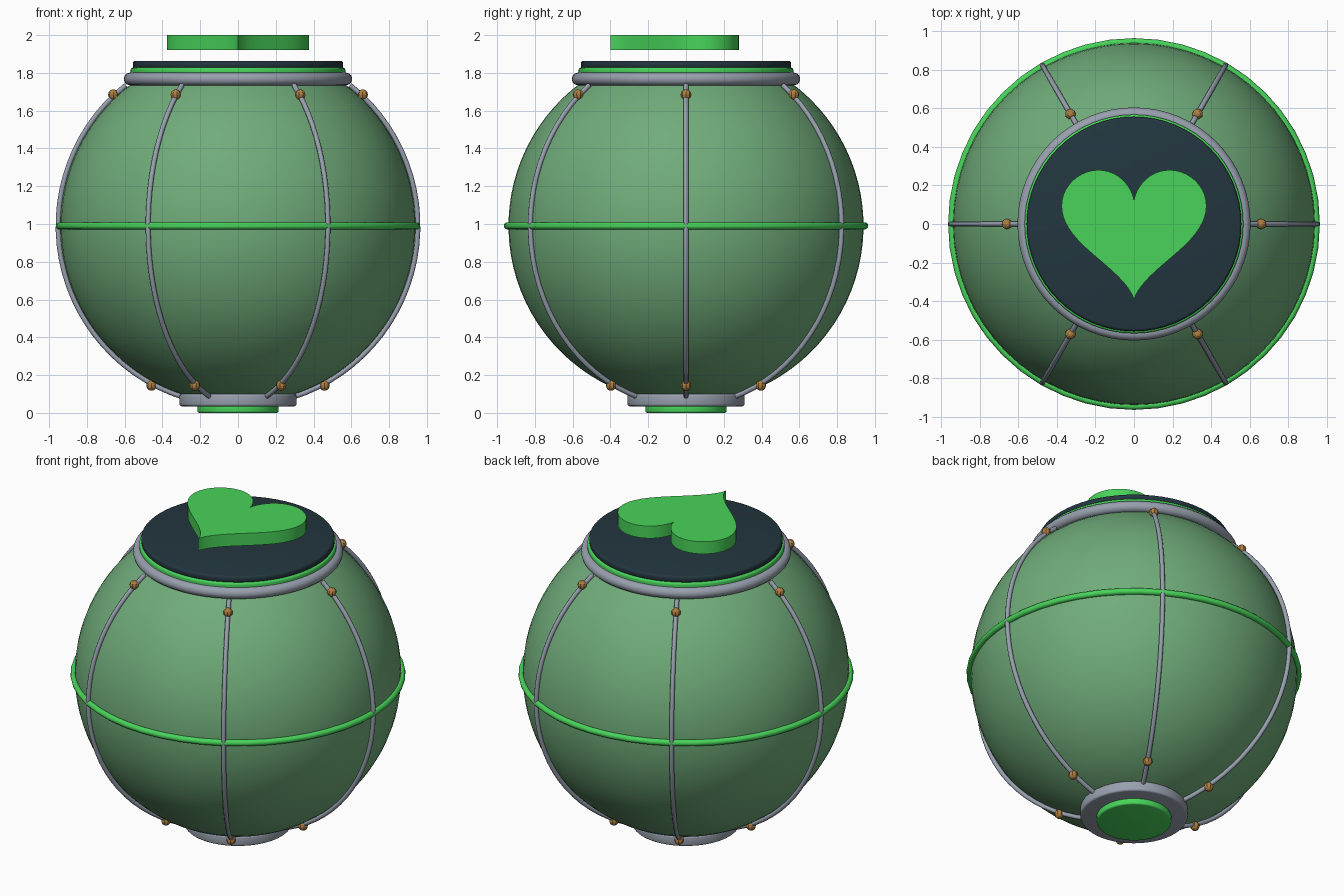
import bpy, bmesh, math
from math import sin, cos, pi, radians

if "Cube" in bpy.data.objects:
    bpy.data.objects.remove(bpy.data.objects["Cube"])

CENTRE_Z = 0.99


def material(name, rgb):
    """Flat colour from 0-255 sRGB."""
    m = bpy.data.materials.new(name)
    lin = [((c / 255 + 0.055) / 1.055) ** 2.4 for c in rgb]
    m.diffuse_color = (*lin, 1)
    m.use_nodes = True
    m.node_tree.nodes["Principled BSDF"].inputs["Base Color"].default_value = m.diffuse_color
    return m


GLASS = material("soft green", (112, 172, 122))
BRIGHT = material("bright green", (72, 212, 90))
SILVER = material("silver grey", (152, 160, 174))
DARK = material("dark slate", (35, 54, 63))
COPPER = material("copper", (176, 128, 66))


def smooth(obj, angle=35):
    bpy.ops.object.select_all(action='DESELECT')
    obj.select_set(True)
    bpy.context.view_layer.objects.active = obj
    bpy.ops.object.shade_smooth_by_angle(angle=radians(angle))


def add(name, bm, mat):
    bmesh.ops.recalc_face_normals(bm, faces=bm.faces)
    mesh = bpy.data.meshes.new(name)
    bm.to_mesh(mesh)
    bm.free()
    mesh.materials.append(mat)
    obj = bpy.data.objects.new(name, mesh)
    bpy.context.collection.objects.link(obj)
    return obj


def lathe(name, profile, mat, steps=64, closed=False):
    """Spin an (r, z) profile around z."""
    bm = bmesh.new()
    vs = [bm.verts.new((r, 0, z)) for r, z in profile]
    n = len(vs)
    es = [bm.edges.new((vs[i], vs[(i + 1) % n])) for i in range(n if closed else n - 1)]
    bmesh.ops.spin(bm, geom=vs + es, axis=(0, 0, 1), cent=(0, 0, 0),
                   angle=2 * pi, steps=steps, use_duplicate=False)
    bmesh.ops.remove_doubles(bm, verts=bm.verts, dist=1e-5)
    obj = add(name, bm, mat)
    smooth(obj)
    return obj


def ring(name, major, minor, z, mat, steps=64, sides=12):
    prof = [(major + minor * cos(2 * pi * i / sides), z + minor * sin(2 * pi * i / sides))
            for i in range(sides)]
    return lathe(name, prof, mat, steps, closed=True)


def disc(name, r, z0, z1, b, mat):
    """Disc with rounded rims."""
    arc = [radians(a) for a in (-90, -60, -30, 0)]
    low = [(r - b + b * cos(a), z0 + b + b * sin(a)) for a in arc]
    high = [(r - b + b * cos(a), z1 - b - b * sin(a)) for a in reversed(arc)]
    return lathe(name, [(0, z0)] + low + high + [(0, z1)], mat)


# Globe body, open under the collar and base
a0, a1 = math.asin(-0.90 / 0.94), math.asin(0.76 / 0.94)
lathe("globe_body", [(0.94 * cos(a), CENTRE_Z + 0.94 * sin(a))
                     for a in (a0 + (a1 - a0) * i / 32 for i in range(33))], GLASS)

# Equator band
ring("equator_band", 0.946, 0.019, CENTRE_Z, BRIGHT, steps=48)

# Top collar and lid
ring("top_collar", 0.571, 0.034, 1.768, SILVER)
disc("lid_trim", 0.568, 1.775, 1.828, 0.012, BRIGHT)
disc("lid", 0.557, 1.822, 1.864, 0.014, DARK)

# Base
disc("base_plate", 0.31, 0.035, 0.10, 0.012, SILVER)
disc("base_light", 0.215, 0.0, 0.05, 0.01, BRIGHT)

# Meridian ribs with a bead near each end
for k in range(6):
    t = k * pi / 3
    lo, hi = math.asin(-0.908 / 0.952), math.asin(0.745 / 0.952)
    curve = bpy.data.curves.new("rib_path", 'CURVE')
    curve.dimensions = '3D'
    curve.bevel_depth = 0.0135
    curve.bevel_resolution = 2
    curve.use_fill_caps = True
    spline = curve.splines.new('POLY')
    spline.points.add(28)
    for i, p in enumerate(spline.points):
        a = lo + (hi - lo) * i / 28
        p.co = (0.952 * cos(a) * cos(t), 0.952 * cos(a) * sin(t),
                CENTRE_Z + 0.952 * sin(a), 1)
    rib = bpy.data.objects.new(f"rib_{k + 1}", curve)
    bpy.context.collection.objects.link(rib)
    curve.materials.append(SILVER)
    bpy.ops.object.select_all(action='DESELECT')
    rib.select_set(True)
    bpy.context.view_layer.objects.active = rib
    bpy.ops.object.convert(target='MESH')
    smooth(bpy.context.object, 50)

    for label, r, z in (("upper", 0.66, 1.685), ("lower", 0.458, 0.145)):
        bm = bmesh.new()
        bmesh.ops.create_uvsphere(bm, u_segments=8, v_segments=6, radius=0.028)
        bead = add(f"{label}_bead_{k + 1}", bm, COPPER)
        bead.location = (r * cos(t), r * sin(t), z)
        bead.rotation_euler = (0, 0, t)

# Floating heart
bm = bmesh.new()
S = 0.0235
outline = []
for i in range(96):
    t = 2 * pi * i / 96
    outline.append(bm.verts.new((
        S * 16 * sin(t) ** 3,
        S * (13 * cos(t) - 5 * cos(2 * t) - 2 * cos(3 * t) - cos(4 * t)), 1.922)))
face = bm.faces.new(outline)
top = bmesh.ops.extrude_face_region(bm, geom=[face], use_keep_orig=True)["geom"]
for v in (g for g in top if isinstance(g, bmesh.types.BMVert)):
    v.co.z = 2.0
heart = add("heart", bm, BRIGHT)
smooth(heart)
